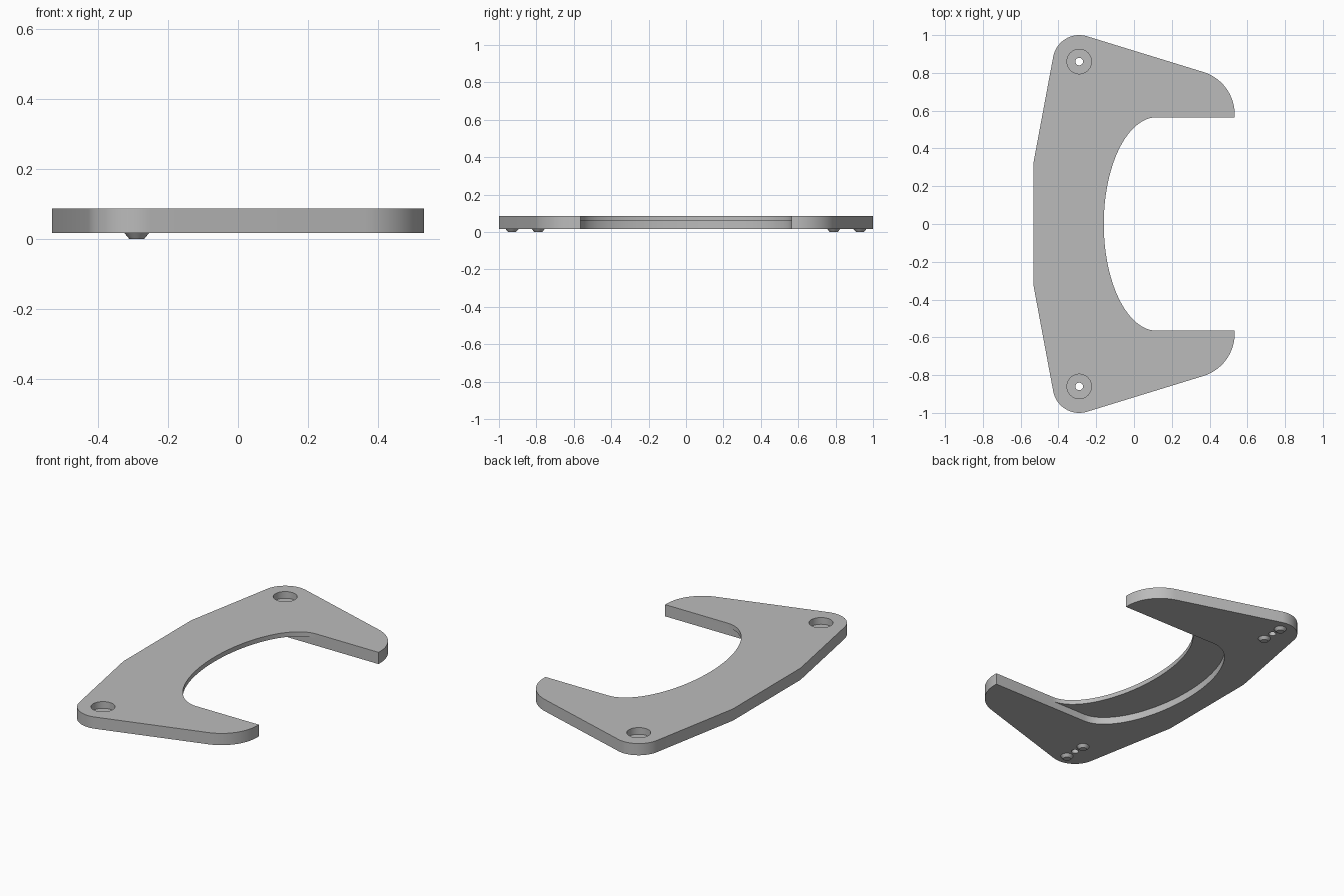
import bpy, bmesh, math
from mathutils import Matrix

cube = bpy.data.objects.get("Cube")
if cube:
    bpy.data.objects.remove(cube, do_unlink=True)

grey = bpy.data.materials.new("plain grey")
grey.use_nodes = True
grey.diffuse_color = (0.5, 0.5, 0.5, 1)
grey.node_tree.nodes["Principled BSDF"].inputs["Base Color"].default_value = (0.5, 0.5, 0.5, 1)

BOTTOM, LEDGE, TOP = 0.017, 0.06, 0.087
GAP = 0.565                      # half width of the opening
HOLE_X, HOLE_Y = -0.29, 0.86
CURVE_X, CURVE_R = 0.12, 0.28    # inner curve centre and depth


def make_object(name, bm):
    bmesh.ops.recalc_face_normals(bm, faces=bm.faces)
    mesh = bpy.data.meshes.new(name)
    bm.to_mesh(mesh)
    bm.free()
    mesh.materials.append(grey)
    obj = bpy.data.objects.new(name, mesh)
    bpy.context.collection.objects.link(obj)
    return obj


def arc(cx, cy, rx, ry, start, end, steps):
    angles = [math.radians(start + (end - start) * i / steps) for i in range(steps + 1)]
    return [(cx + rx * math.cos(a), cy + ry * math.sin(a)) for a in angles]


def outline(shift):
    # outer edge of the back half, from the tip round to the spine
    half = [(0.533, GAP)]
    half += arc(0.298, 0.58, 0.235, 0.235, 0, 73.3, 16)
    half += arc(HOLE_X, HOLE_Y, 0.14, 0.14, 73.3, 169.5, 20)
    half += [(-0.533, 0.32)]
    mirrored = [(x, -y) for x, y in reversed(half)]
    # inner edge, with the curve moved sideways by the shift
    inner = [(CURVE_X, -GAP)]
    inner += arc(CURVE_X - shift, 0, CURVE_R, GAP, 270, 90, 48)
    inner += [(CURVE_X, GAP)]
    return half + mirrored + inner


# Plate with an undercut ledge behind the opening
bm = bmesh.new()
layers = [(0.23, BOTTOM), (0.23, LEDGE), (0, LEDGE), (0, TOP)]
loops = [[bm.verts.new((x, y, z)) for x, y in outline(s)] for s, z in layers]
for low, high in zip(loops, loops[1:]):
    for i in range(len(low)):
        j = (i + 1) % len(low)
        bm.faces.new((low[i], low[j], high[j], high[i]))
bm.faces.new(loops[0])
bm.faces.new(loops[-1])
bmesh.ops.remove_doubles(bm, verts=bm.verts, dist=0.0001)
plate = make_object("bracket_plate", bm)

# Stepped screw holes
bm = bmesh.new()
profile = [(0.02, -0.05), (0.02, 0.047), (0.065, 0.047), (0.065, 0.15)]
for side in (-1, 1):
    rings = []
    for r, z in profile:
        ring = arc(HOLE_X, side * HOLE_Y, r, r, 0, 360, 40)[:-1]
        rings.append([bm.verts.new((x, y, z)) for x, y in ring])
    for a, b in zip(rings, rings[1:]):
        for i in range(40):
            j = (i + 1) % 40
            bm.faces.new((a[i], a[j], b[j], b[i]))
    bm.faces.new(rings[0])
    bm.faces.new(rings[-1])
cutter = make_object("screw_hole_cutter", bm)
cutter.hide_render = True

mod = plate.modifiers.new("screw_holes", 'BOOLEAN')
mod.operation = 'DIFFERENCE'
mod.solver = 'EXACT'
mod.object = cutter
bpy.context.view_layer.objects.active = plate
plate.select_set(True)
bpy.ops.object.modifier_apply(modifier=mod.name)
bpy.data.objects.remove(cutter, do_unlink=True)
parts = [plate]

# Tapered locating pegs under each screw hole
for end, side in (("front", -1), ("back", 1)):
    for place, offset in (("inner", -0.07), ("outer", 0.07)):
        bm = bmesh.new()
        height = BOTTOM + 0.002
        bmesh.ops.create_cone(
            bm, cap_ends=True, segments=24, radius1=0.021, radius2=0.037, depth=height,
            matrix=Matrix.Translation((HOLE_X, side * (HOLE_Y + offset), height / 2)))
        parts.append(make_object(f"{end}_{place}_peg", bm))

# Smooth round walls, keep edges sharp
for obj in parts:
    obj.select_set(True)
bpy.context.view_layer.objects.active = plate
bpy.ops.object.shade_smooth_by_angle(angle=math.radians(20))
